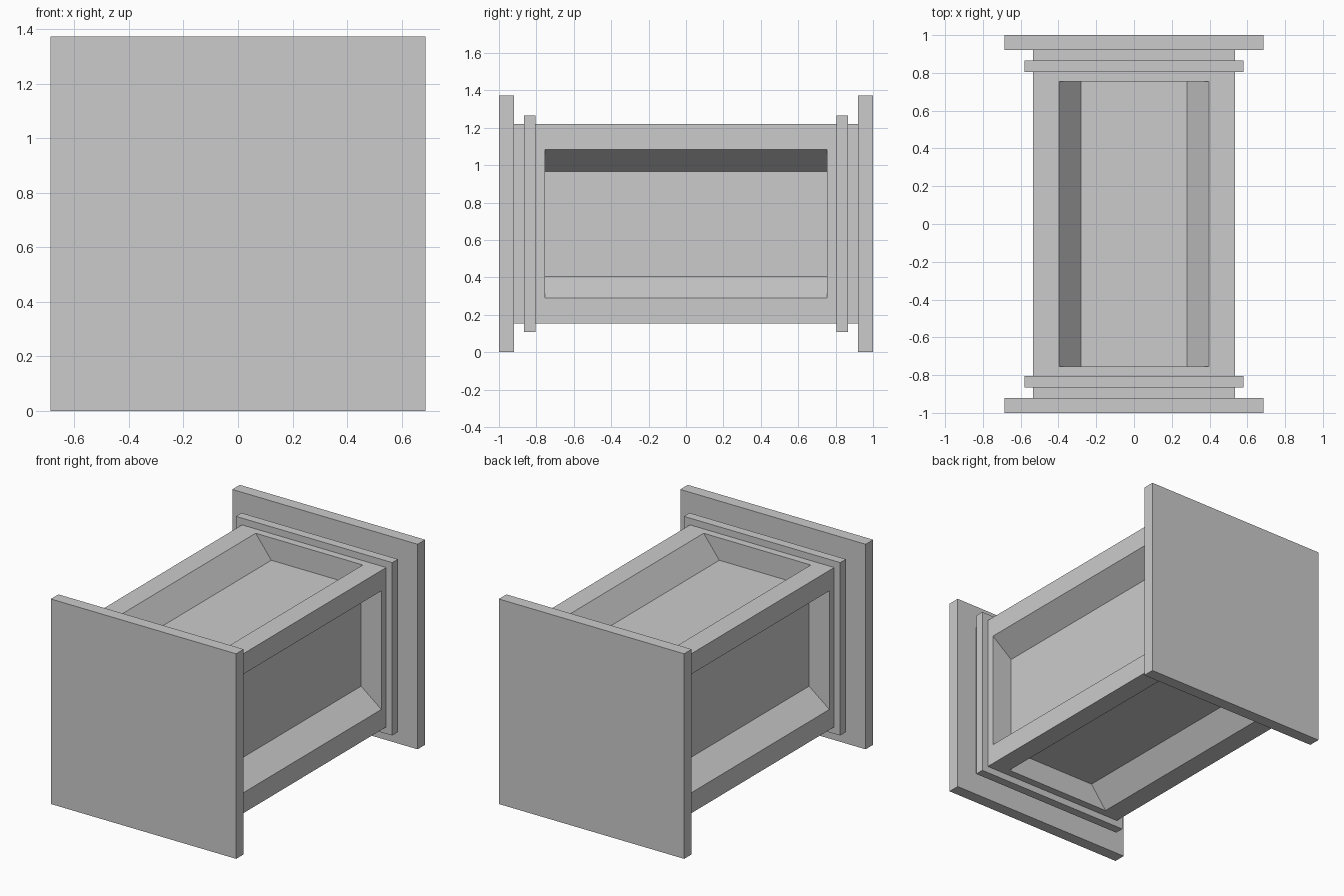
import bpy, bmesh
from mathutils import Vector

if "Cube" in bpy.data.objects:
    bpy.data.objects.remove(bpy.data.objects["Cube"])

MID = 0.6865  # height of the centre axis


def make_object(name, bm):
    bmesh.ops.recalc_face_normals(bm, faces=bm.faces)
    mesh = bpy.data.meshes.new(name)
    bm.to_mesh(mesh)
    bm.free()
    obj = bpy.data.objects.new(name, mesh)
    obj.location.z = MID
    bpy.context.collection.objects.link(obj)
    return obj


def box(half, y0, y1):
    bm = bmesh.new()
    bmesh.ops.create_cube(bm, size=2)
    for v in bm.verts:
        v.co = Vector((v.co.x * half, y1 if v.co.y > 0 else y0, v.co.z * half))
    bm.normal_update()
    return bm


def inset_to(bm, face, normal, half_width, half_length, height):
    # Inset a long face and place the new rim at exact sizes
    bmesh.ops.inset_individual(bm, faces=[face], thickness=0.02)
    across = normal.cross(Vector((0, 1, 0)))
    for v in face.verts:
        side = 1 if v.co.dot(across) > 0 else -1
        end = 1 if v.co.y > 0 else -1
        v.co = normal * height + across * side * half_width
        v.co.y = end * half_length


# Body with a bevelled recess on each of its four long sides
body = box(0.534, -0.92, 0.92)
for face in [f for f in body.faces if abs(f.normal.y) < 0.5]:
    n = face.normal.copy()
    inset_to(body, face, n, 0.397, 0.754, 0.534)
    inset_to(body, face, n, 0.281, 0.754, 0.384)
make_object("body", body)

# Collars and square end plates at both ends
for label, s in (("front", -1), ("back", 1)):
    for part, half, a, b in (("collar", 0.579, 0.805, 0.865),
                             ("end_plate", 0.6865, 0.922, 1.0)):
        y0, y1 = sorted((s * a, s * b))
        if part == "end_plate":  # meet the body without a gap
            y0, y1 = sorted((s * 0.92, s * b))
        make_object(f"{label}_{part}", box(half, y0, y1))
